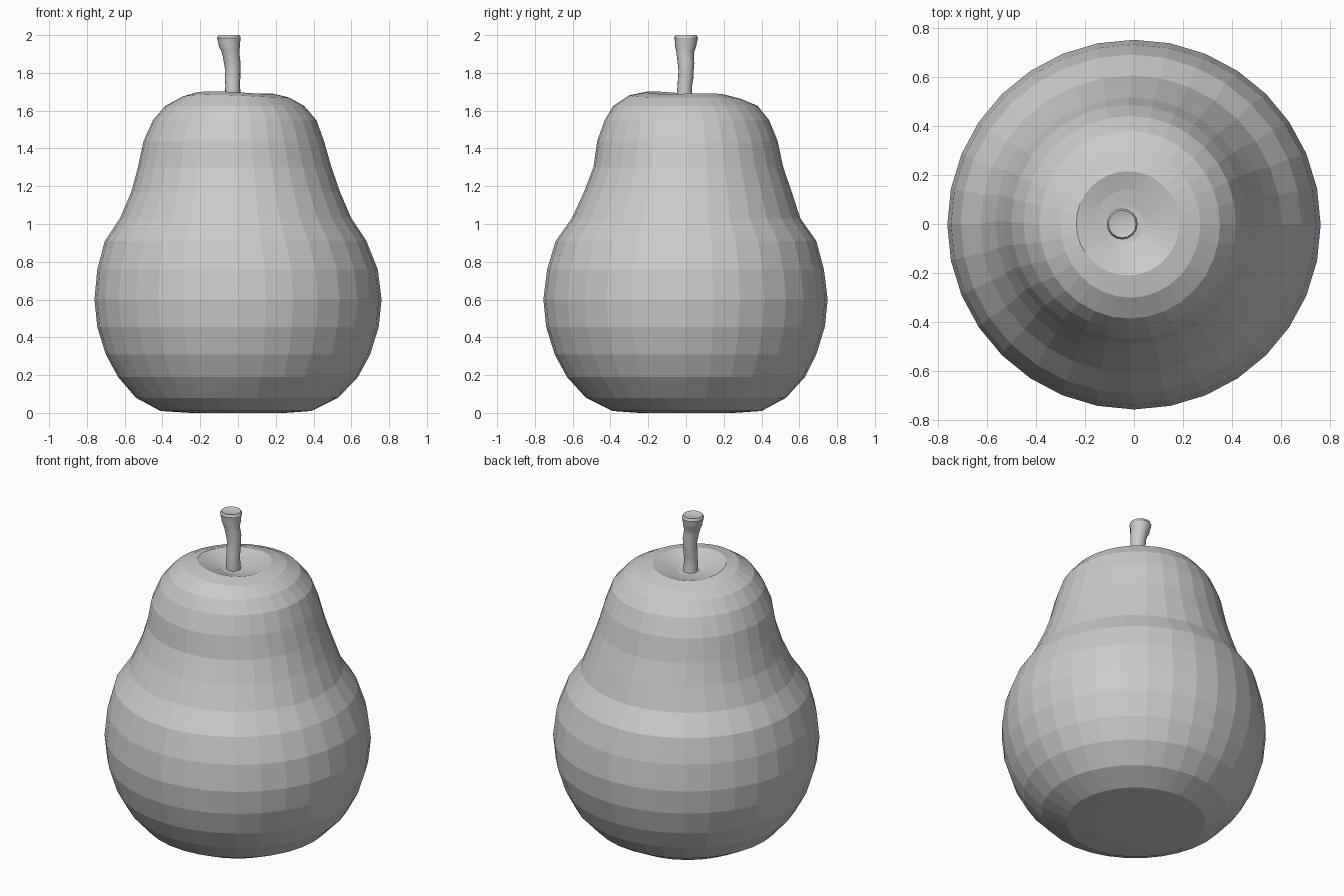
import bpy, bmesh, math

grey = bpy.data.materials.new("soft grey")
grey.diffuse_color = (0.6, 0.6, 0.6, 1)


def loft(name, rings, sides, tilt=None):
    """Stack rings of (z, x_min, x_max, y_min, y_max) into a closed skin."""
    bm = bmesh.new()
    loops = []
    for z, x0, x1, y0, y1 in rings:
        loop = []
        for i in range(sides):
            a = 2 * math.pi * i / sides
            x = (x0 + x1) / 2 + (x1 - x0) / 2 * math.cos(a)
            y = (y0 + y1) / 2 + (y1 - y0) / 2 * math.sin(a)
            loop.append(bm.verts.new((x, y, z + (tilt(x, y, z) if tilt else 0))))
        loops.append(loop)
    for a, b in zip(loops, loops[1:]):
        for i in range(sides):
            j = (i + 1) % sides
            bm.faces.new((a[i], a[j], b[j], b[i]))
    bm.faces.new(loops[0][::-1])
    bm.faces.new(loops[-1])
    bmesh.ops.recalc_face_normals(bm, faces=bm.faces)
    me = bpy.data.meshes.new(name)
    bm.to_mesh(me)
    bm.free()
    ob = bpy.data.objects.new(name, me)
    bpy.context.collection.objects.link(ob)
    me.materials.append(grey)
    return ob


# pear body: flat base, wide belly, narrow shoulders, dimple at the top
body = [
    (0.00, -0.25, 0.25, -0.25, 0.25),
    (0.01, -0.41, 0.39, -0.39, 0.40),
    (0.08, -0.54, 0.53, -0.53, 0.53),
    (0.19, -0.635, 0.635, -0.63, 0.63),
    (0.31, -0.70, 0.70, -0.695, 0.69),
    (0.455, -0.745, 0.745, -0.74, 0.735),
    (0.60, -0.76, 0.76, -0.755, 0.75),
    (0.76, -0.745, 0.74, -0.735, 0.73),
    (0.91, -0.705, 0.68, -0.69, 0.69),
    (1.03, -0.625, 0.60, -0.605, 0.605),
    (1.17, -0.565, 0.54, -0.54, 0.56),
    (1.30, -0.53, 0.495, -0.49, 0.515),
    (1.44, -0.50, 0.455, -0.47, 0.485),
    (1.55, -0.45, 0.415, -0.43, 0.44),
    (1.625, -0.385, 0.35, -0.385, 0.38),
    (1.67, -0.30, 0.27, -0.30, 0.30),
    (1.69, -0.235, 0.185, -0.21, 0.215),
    (1.665, -0.16, 0.11, -0.14, 0.14),
    (1.645, -0.09, 0.04, -0.07, 0.07),
]
wobble = lambda x, y, z: 0.035 * (-y) * (z > 1.66) + 0.006 * math.cos(2 * math.atan2(y - x, x + y)) * (z > 1.66)
loft("pear_body", body, 32, wobble)

# stem: bumpy tapering stalk with a wider knob on top, as (z, x, y, radius)
stem = [
    (1.60, -0.03, 0.0, 0.044), (1.69, -0.028, -0.008, 0.041),
    (1.735, -0.028, -0.006, 0.039), (1.77, -0.029, -0.002, 0.041),
    (1.81, -0.027, 0.0, 0.040), (1.85, -0.030, 0.0, 0.044),
    (1.89, -0.036, -0.004, 0.045), (1.92, -0.041, -0.004, 0.049),
    (1.935, -0.045, -0.002, 0.055), (1.96, -0.047, 0.0, 0.058),
    (1.985, -0.048, 0.0, 0.063), (2.0, -0.048, 0.0, 0.056),
    (1.993, -0.048, 0.0, 0.035),
]
stalk = loft("stem", [(z, x - r, x + r, y - r, y + r) for z, x, y, r in stem], 16)
bpy.ops.object.select_all(action='DESELECT')
stalk.select_set(True)
bpy.context.view_layer.objects.active = stalk
bpy.ops.object.shade_smooth_by_angle(angle=math.radians(24))
